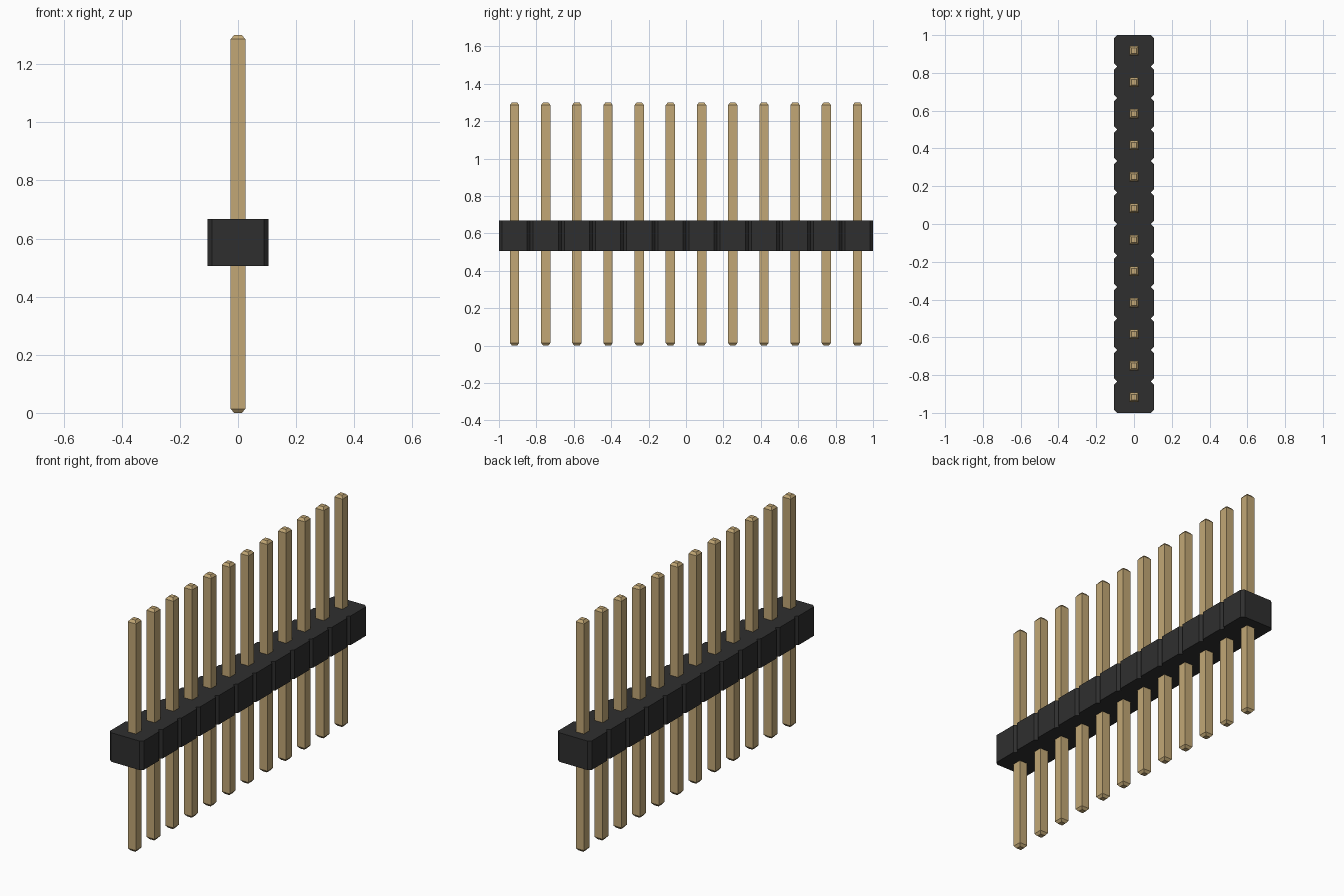
import bpy, bmesh

cube = bpy.data.objects.get("Cube")
if cube:
    bpy.data.objects.remove(cube, do_unlink=True)

COUNT = 12
PITCH = 2.0 / COUNT
HALF_X = 0.105          # half width of the housing
CUT = 0.016             # size of the corner cuts between segments
Z0, Z1 = 0.505, 0.668   # housing bottom and top
HEIGHT = 1.3
PIN, TIP, TAPER = 0.025, 0.014, 0.014   # pin half width, tip half width, taper height


def material(name, rgb):
    m = bpy.data.materials.new(name)
    m.use_nodes = True
    m.diffuse_color = (*rgb, 1)
    m.node_tree.nodes["Principled BSDF"].inputs["Base Color"].default_value = (*rgb, 1)
    return m


def finish(bm, name, mat):
    bmesh.ops.recalc_face_normals(bm, faces=bm.faces)
    me = bpy.data.meshes.new(name)
    bm.to_mesh(me)
    bm.free()
    me.materials.append(mat)
    ob = bpy.data.objects.new(name, me)
    bpy.context.collection.objects.link(ob)
    return ob


black = material("black plastic", (0.028, 0.028, 0.028))
gold = material("gold metal", (0.54, 0.39, 0.18))

# Housing: one outline with a V notch between segments, extruded upwards
side = []
for i in range(COUNT):
    y = -1 + i * PITCH
    side += [(HALF_X - CUT, y), (HALF_X, y + CUT), (HALF_X, y + PITCH - CUT)]
side.append((HALF_X - CUT, 1.0))
outline = side + [(-x, y) for x, y in reversed(side)]
bm = bmesh.new()
base = bm.faces.new([bm.verts.new((x, y, Z0)) for x, y in outline])
top = bmesh.ops.extrude_face_region(bm, geom=[base], use_keep_orig=True)
for v in top["geom"]:
    if isinstance(v, bmesh.types.BMVert):
        v.co.z = Z1
finish(bm, "housing", black)

# Pins: square rods with tapered ends, sharing one mesh
bm = bmesh.new()
rings = []
for r, z in [(TIP, 0), (PIN, TAPER), (PIN, HEIGHT - TAPER), (TIP, HEIGHT)]:
    rings.append([bm.verts.new((sx * r, sy * r, z))
                  for sx, sy in [(-1, -1), (1, -1), (1, 1), (-1, 1)]])
for a, b in zip(rings, rings[1:]):
    for k in range(4):
        n = (k + 1) % 4
        bm.faces.new((a[k], a[n], b[n], b[k]))
bm.faces.new(rings[0])
bm.faces.new(rings[-1])
pin = finish(bm, "pin_1", gold)
pin.location.y = -1 + PITCH / 2
for i in range(1, COUNT):
    ob = bpy.data.objects.new(f"pin_{i + 1}", pin.data)
    ob.location.y = -1 + PITCH * (i + 0.5)
    bpy.context.collection.objects.link(ob)
